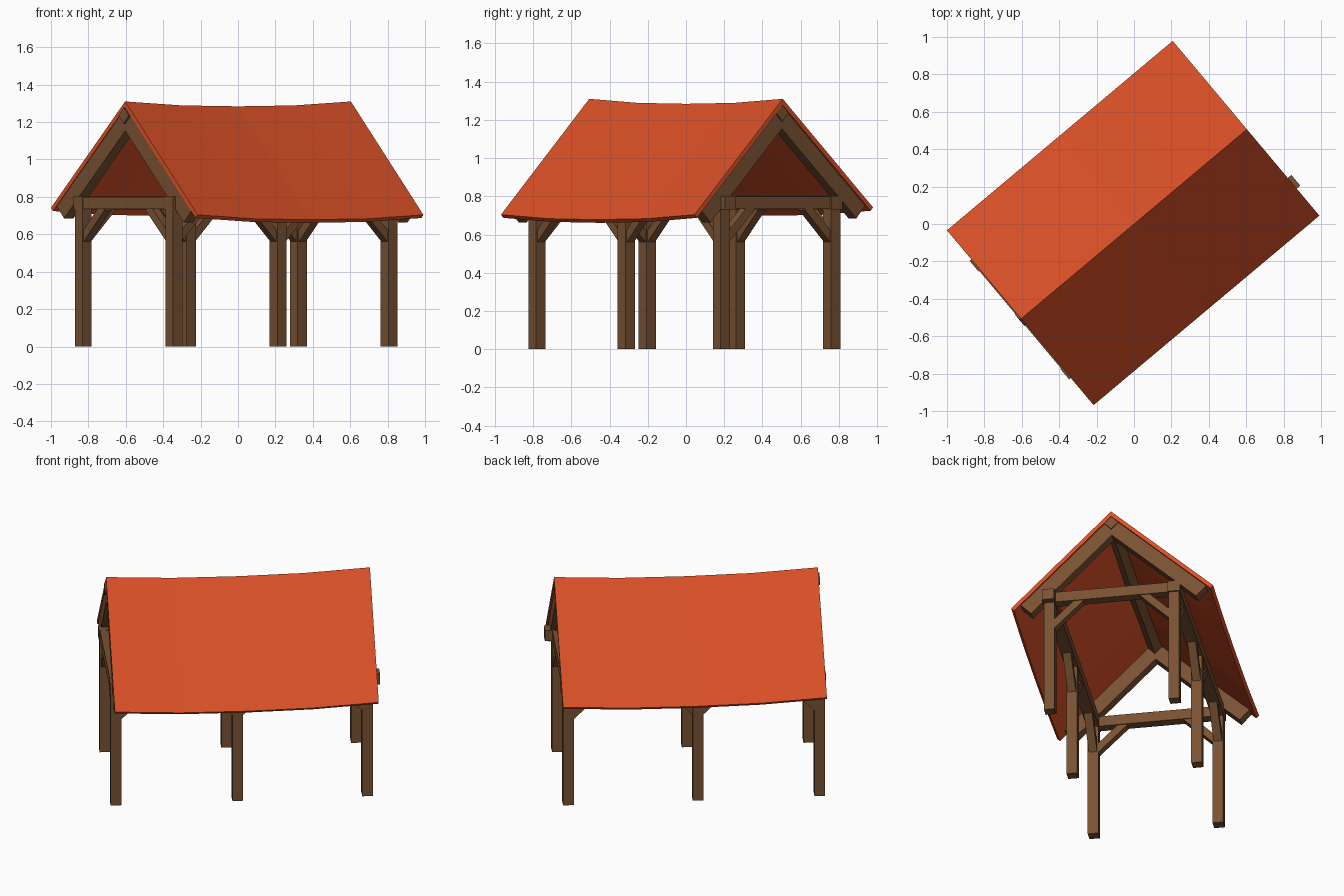
import bpy, bmesh, math
from mathutils import Matrix, Vector

if "Cube" in bpy.data.objects:
    bpy.data.objects.remove(bpy.data.objects["Cube"])

TURN = Matrix.Rotation(math.radians(40), 4, 'Z')   # whole shelter stands diagonally


def material(name, rgb):
    m = bpy.data.materials.new(name)
    m.diffuse_color = (*rgb, 1)
    m.use_nodes = True
    m.node_tree.nodes["Principled BSDF"].inputs["Base Color"].default_value = m.diffuse_color
    return m


WOOD = material("brown timber", (0.19, 0.085, 0.033))
TILE = material("orange roof", (0.70, 0.08, 0.02))


def finish(name, bm, mat):
    bmesh.ops.recalc_face_normals(bm, faces=bm.faces)
    bm.transform(TURN)
    me = bpy.data.meshes.new(name)
    bm.to_mesh(me)
    bm.free()
    me.materials.append(mat)
    ob = bpy.data.objects.new(name, me)
    bpy.context.collection.objects.link(ob)
    return ob


def beam(name, p, q, w, h, side, roll=0):
    """Square timber from p to q; w is measured along 'side', h across it."""
    p, q = Vector(p), Vector(q)
    d = (q - p).normalized()
    s = Vector(side)
    n = d.cross(s)
    rot = Matrix((s, n, d)).transposed().to_4x4()
    m = (Matrix.Translation((p + q) / 2) @ rot @ Matrix.Rotation(roll, 4, 'Z')
         @ Matrix.Diagonal((w, h, (q - p).length, 1)))
    bm = bmesh.new()
    bmesh.ops.create_cube(bm, size=1, matrix=m)
    return finish(name, bm, WOOD)


X, Y = (1, 0, 0), (0, 1, 0)
B = 0.377                       # half spacing of the posts across
ROWS = (-0.764, -0.037, 0.738)  # post positions along the ridge
RIDGE = 1.31
EAVES = {1: (0.617, 0.742), -1: (-0.603, 0.704)}
ROOF_T = 0.024

# sagging roof: one profile lofted through five sections
slopes = {}
for s, (b, z) in EAVES.items():
    d = Vector((0, b, z - RIDGE)).normalized()
    n = Vector((0, -s * abs(d.z), -abs(d.y)))     # inward normal
    slopes[s] = (d, n)
top = [Vector((0, *EAVES[1])), Vector((0, 0, RIDGE)), Vector((0, *EAVES[-1]))]
bottom = [top[2] + slopes[-1][1] * ROOF_T, top[1] - Vector((0, 0, ROOF_T * 1.38)),
          top[0] + slopes[1][1] * ROOF_T]
bm = bmesh.new()
rings = []
for a, sag in ((-0.788, 0), (-0.394, 0.021), (0, 0.026), (0.394, 0.021), (0.788, 0)):
    rings.append([bm.verts.new(v + Vector((a, 0, -sag))) for v in top + bottom])
for r0, r1 in zip(rings, rings[1:]):
    for i in range(6):
        j = (i + 1) % 6
        bm.faces.new((r0[i], r0[j], r1[j], r1[i]))
for r in (rings[0], rings[-1]):                   # gable edges
    bm.faces.new((r[0], r[1], r[4], r[5]))
    bm.faces.new((r[1], r[2], r[3], r[4]))
finish("roof", bm, TILE)

# ridge beam, set on its corner and following the sag
for s, end in ((-1, -0.798), (1, 0.785)):
    beam("ridge_beam", (0, 0, 1.21), (end, 0, 1.235), 0.06, 0.06, Y, math.pi / 4)

# gable rafters under both roof slopes
for a in (-0.752, 0.745):
    for s, (d, n) in slopes.items():
        o = Vector((a, 0, RIDGE)) + n * (ROOF_T + 0.045)
        beam("gable_rafter", o + d * 0.03, o + d * 0.80, 0.065, 0.088, X)

# wall plates along both sides
for s, end in ((1, 0.78), (-1, 0.813)):
    beam("wall_plate", (-0.80, s * B, 0.767), (end, s * B, 0.767), 0.074, 0.07, Y)

# posts, tie beams and diagonal braces
for i, a in enumerate(ROWS):
    for s in (1, -1):
        beam("post", (a, s * B, 0), (a, s * B, 0.74), 0.064, 0.064, Y)
        for t in ((1,), (-1, 1), (-1,))[i]:
            beam("plate_brace", (a + t * 0.015, s * B, 0.575),
                 (a + t * 0.19, s * B, 0.745), 0.05, 0.045, Y)
        if i != 1:
            beam("tie_brace", (a, s * (B - 0.015), 0.575),
                 (a, s * (B - 0.19), 0.745), 0.05, 0.045, X)
    if i != 1:
        beam("tie_beam", (a, -B, 0.767), (a, B, 0.767), 0.062, 0.066, X)
